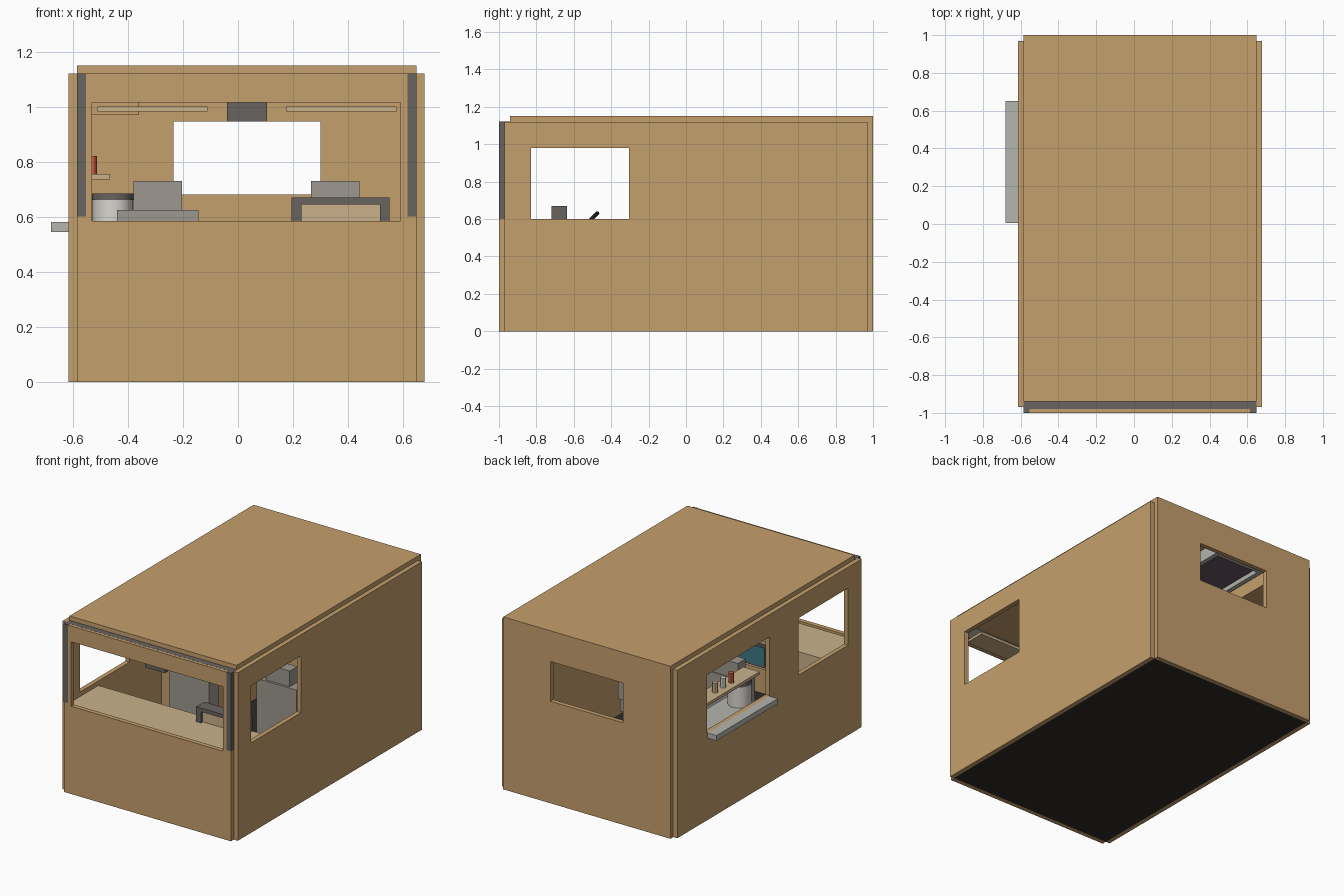
import bpy, math

if "Cube" in bpy.data.objects:
    bpy.data.objects.remove(bpy.data.objects["Cube"])


def mat(name, r, g, b):
    m = bpy.data.materials.new(name)
    m.diffuse_color = tuple((c / 255) ** 2.2 for c in (r, g, b)) + (1,)
    m.use_nodes = True
    m.node_tree.nodes["Principled BSDF"].inputs["Base Color"].default_value = m.diffuse_color
    return m


WOOD = mat("wood", 196, 158, 108)
TAN = mat("tan", 200, 176, 138)
DARK = mat("dark_trim", 104, 100, 96)
BLACK = mat("black_rubber", 48, 46, 45)
SEAT = mat("seat_grey", 156, 151, 142)
STEEL = mat("steel", 180, 180, 174)
WHITE = mat("white", 215, 213, 207)
RED = mat("red", 200, 90, 70)
TEAL = mat("teal", 60, 120, 130)
PURPLE = mat("purple", 105, 85, 100)


def box(name, x, y, z, m):
    """Box from (min, max) ranges."""
    bpy.ops.mesh.primitive_cube_add(size=1, location=[(a + b) / 2 for a, b in (x, y, z)])
    o = bpy.context.object
    o.name = name
    o.scale = [b - a for a, b in (x, y, z)]
    bpy.ops.object.transform_apply(location=False, rotation=False, scale=True)
    if m:
        o.data.materials.append(m)
    return o


def cyl(name, x, y, z, r, m, n=24):
    bpy.ops.mesh.primitive_cylinder_add(vertices=n, radius=r, depth=z[1] - z[0],
                                        location=(x, y, (z[0] + z[1]) / 2))
    o = bpy.context.object
    o.name = name
    o.data.materials.append(m)
    bpy.ops.object.shade_smooth_by_angle()
    return o


def cut(target, *holes):
    """Cut window openings through a wall."""
    for h in holes:
        c = box("window_cutter", *h, None)
        c.hide_render = True
        mod = target.modifiers.new("opening", "BOOLEAN")
        mod.object, mod.solver = c, "EXACT"
        bpy.context.view_layer.objects.active = target
        bpy.ops.object.modifier_apply(modifier=mod.name)
        bpy.data.objects.remove(c)


X = (-.585, .648)
L = (-.615, -.585)
R = (.648, .678)

# Shell
box("floor", X, (-.97, .97), (0, .03), BLACK)
box("roof", X, (-.94, .97), (1.12, 1.15), WOOD)
box("roof_rear_edge", X, (.97, 1), (1.119, 1.15), WOOD)
left = box("left_wall", L, (-.97, .97), (0, 1.12), WOOD)
right = box("right_wall", R, (-.97, .97), (0, 1.12), WOOD)
front = box("front_wall", X, (-1, -.97), (0, 1.12), WOOD)
back = box("back_wall", X, (.97, 1), (0, 1.12), WOOD)
cab_window = ((-.83, -.305), (.6, .98))
cut(left, ((-.7, -.5), *cab_window), ((-.7, -.5), (0, .655), (.58, .97)))
cut(right, ((.6, .7), *cab_window))
cut(front, ((-.53, .59), (-1.1, -.9), (.585, 1.015)))
cut(back, ((-.235, .3), (.9, 1.1), (.68, .945)))

# Windscreen frame
for side, x in (("left", (-.5855, -.553)), ("right", (.615, .6485))):
    box(side + "_windscreen_post", x, (-1.0005, -.94), (.6, 1.1205), DARK)
box("windscreen_header", X, (-.98, -.94), (1.03, 1.1205), DARK)

# Dashboard with instrument hood, screen and steering wheel
box("dashboard", X, (-.97, -.635), (.38, .57), TAN)
box("hood_top", (.195, .55), (-.72, -.635), (.645, .67), DARK)
for side, x in (("left", (.195, .23)), ("right", (.515, .55))):
    box(side + "_hood_side", x, (-.72, -.635), (.57, .645), DARK)
box("instrument_panel", (.23, .515), (-.7, -.65), (.57, .645), TAN)
box("screen_frame", (-.17, .11), (-.635, -.62), (.4, .55), DARK)
box("screen", (-.15, .09), (-.62, -.615), (.415, .535), TEAL)
bpy.ops.mesh.primitive_torus_add(major_radius=.1, minor_radius=.011, major_segments=32,
                                 minor_segments=8, location=(.355, -.545, .56),
                                 rotation=(math.radians(45), 0, 0))
wheel = bpy.context.object
wheel.name = "steering_wheel"
wheel.data.materials.append(BLACK)
bpy.ops.object.shade_smooth_by_angle()
box("wheel_spoke", (.26, .45), (-.555, -.535), (.55, .57), BLACK)

# Sun visors and mirror
box("left_sun_visor", (-.51, -.11), (-.93, -.79), (.983, 1.0), TAN)
box("right_sun_visor", (.175, .575), (-.93, -.79), (.983, 1.0), TAN)
box("rear_view_mirror", (-.04, .105), (-.92, -.89), (.945, 1.03), DARK)

# Two seats
for side, c in (("left", -.292), ("right", .353)):
    box(side + "_seat_base", (c - .13, c + .13), (-.38, -.05), (.03, .17), DARK)
    box(side + "_seat_cushion", (c - .148, c + .148), (-.42, -.02), (.17, .26), SEAT)
    box(side + "_seat_back", (c - .148, c + .148), (-.1, 0), (.26, .625), SEAT)
    box(side + "_headrest", (c - .088, c + .088), (-.085, -.005), (.625, .73), SEAT)

# Serving side: outside ledge, counter, cupboard above
box("serving_ledge", (-.68, -.615), (.005, .65), (.545, .58), STEEL)
box("counter_top", (-.585, -.34), (.02, .95), (.49, .52), STEEL)
box("counter_cabinet", (-.585, -.36), (.03, .95), (.03, .49), WOOD)
box("overhead_cupboard", (-.585, -.36), (.02, .97), (.97, 1.12), WOOD)

# Pot and bottles on the spice shelf
cyl("pot", -.455, .085, (.52, .66), .073, WHITE)
cyl("pot_lid", -.455, .085, (.66, .685), .076, DARK)
box("bottle_shelf", (-.585, -.465), (.06, .64), (.735, .755), TAN)
for i, m in enumerate((RED, WHITE, TAN)):
    cyl("bottle_%d" % (i + 1), -.53, .28 + i * .085, (.755, .82), .018, m, 12)

# Ceiling vent
vent = box("vent_frame", (-.34, .04), (.4, .85), (1.04, 1.12), STEEL)
cut(vent, ((-.31, .01), (.43, .82), (1.0, 1.08)))
box("vent_panel", (-.31, .01), (.43, .82), (1.07, 1.085), PURPLE)
